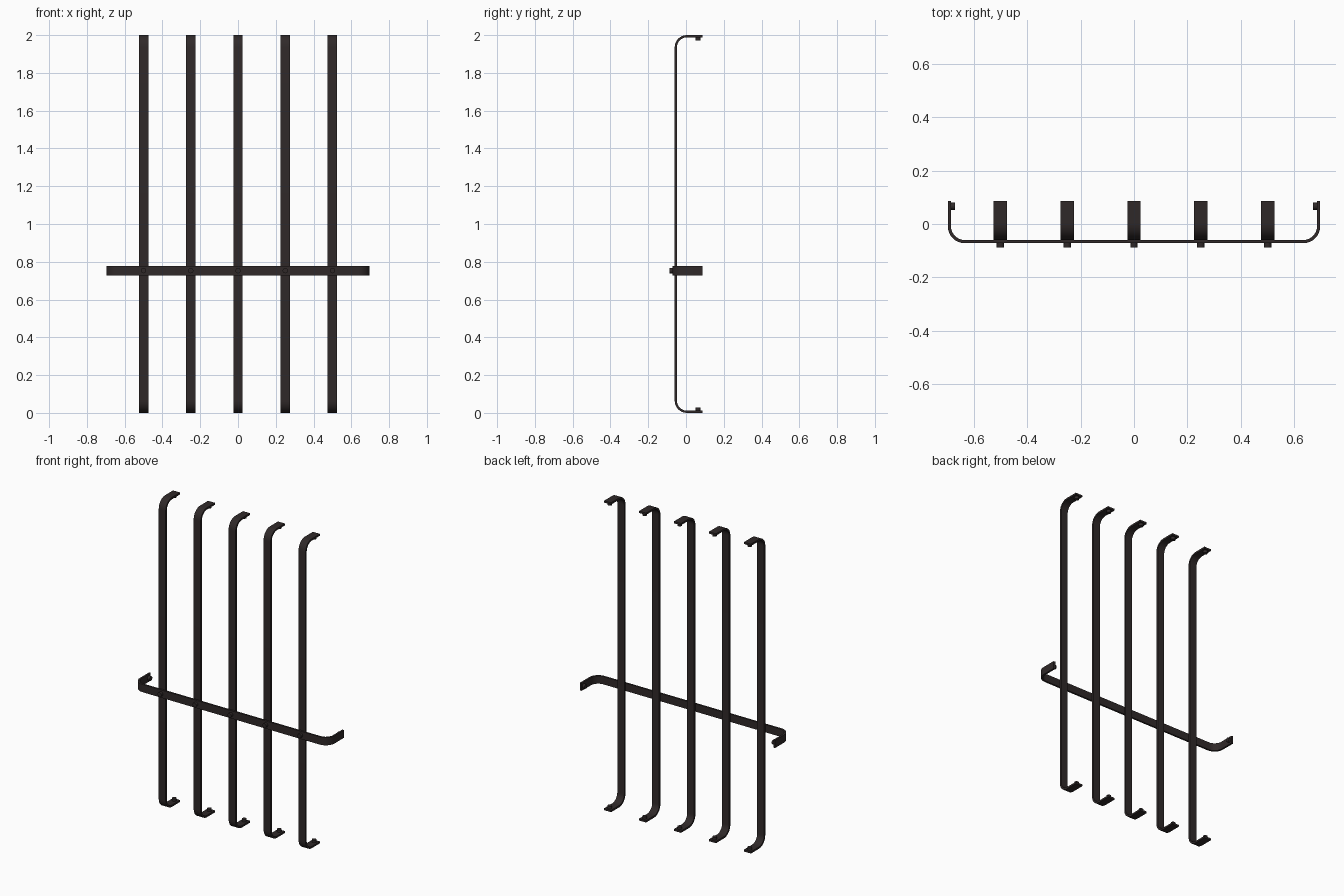
import bpy, bmesh, math
from mathutils import Vector, Matrix

if "Cube" in bpy.data.objects:
    bpy.data.objects.remove(bpy.data.objects["Cube"])

iron = bpy.data.materials.new("dark_iron")
iron.diffuse_color = (0.029, 0.022, 0.022, 1)
iron.use_nodes = True
iron.node_tree.nodes["Principled BSDF"].inputs["Base Color"].default_value = iron.diffuse_color
T, W, R = 0.012, 0.05, 0.064   # strap thickness, width, outer bend radius


def finish(bm, name):
    bmesh.ops.recalc_face_normals(bm, faces=bm.faces)
    me = bpy.data.meshes.new(name)
    bm.to_mesh(me)
    bm.free()
    me.materials.append(iron)
    ob = bpy.data.objects.new(name, me)
    bpy.context.collection.objects.link(ob)
    bpy.context.view_layer.objects.active = ob
    ob.select_set(True)
    bpy.ops.object.shade_smooth_by_angle(angle=math.radians(35))
    ob.select_set(False)


def strap(name, half, front, back, place):
    """U-shaped flat strap: u runs along the strap, y is depth, v is its width."""
    def edge(off):
        r = R - off
        side = [(half - off, back)]
        for i in range(9):
            a = math.pi / 2 * i / 8
            side.append((half - R + r * math.cos(a), front + R - r * math.sin(a)))
        return side + [(-u, y) for u, y in reversed(side)]
    bm = bmesh.new()
    rings = [[bm.verts.new(place(u, y, v)) for (u, y), v in
              ((o, -W / 2), (o, W / 2), (i, W / 2), (i, -W / 2))]
             for o, i in zip(edge(0), edge(T))]
    for a, b in zip(rings, rings[1:]):
        for k in range(4):
            bm.faces.new((a[k], a[(k + 1) % 4], b[(k + 1) % 4], b[k]))
    bm.faces.new(rings[0])
    bm.faces.new(rings[-1])
    finish(bm, name)


def bolt(name, base, direction):
    """Short round bolt head standing on a strap."""
    d = Vector(direction)
    bm = bmesh.new()
    bmesh.ops.create_cone(bm, cap_ends=True, segments=16, radius1=0.014,
                          radius2=0.014, depth=0.017)
    rot = Vector((0, 0, 1)).rotation_difference(d).to_matrix().to_4x4()
    bm.transform(Matrix.Translation(Vector(base) + d * 0.0075) @ rot)
    finish(bm, name)


# Upright straps, with bolts at both ends and at the crossing
for n in range(5):
    x = -0.5 + 0.25 * n
    strap(f"upright_strap_{n}", 1.0, -0.06, 0.087,
          lambda u, y, v: (x + v, y, 1 + u))
    bolt(f"crossing_bolt_{n}", (x, -0.072, 0.753), (0, -1, 0))
    bolt(f"lower_bolt_{n}", (x, 0.064, T), (0, 0, 1))
    bolt(f"upper_bolt_{n}", (x, 0.064, 2 - T), (0, 0, -1))

# Horizontal strap across the front, bolted at each end
strap("cross_strap", 0.697, -0.072, 0.087, lambda u, y, v: (u, y, 0.753 + v))
for s in (-1, 1):
    bolt("cross_strap_bolt", (s * (0.697 - T), 0.067, 0.753), (-s, 0, 0))
